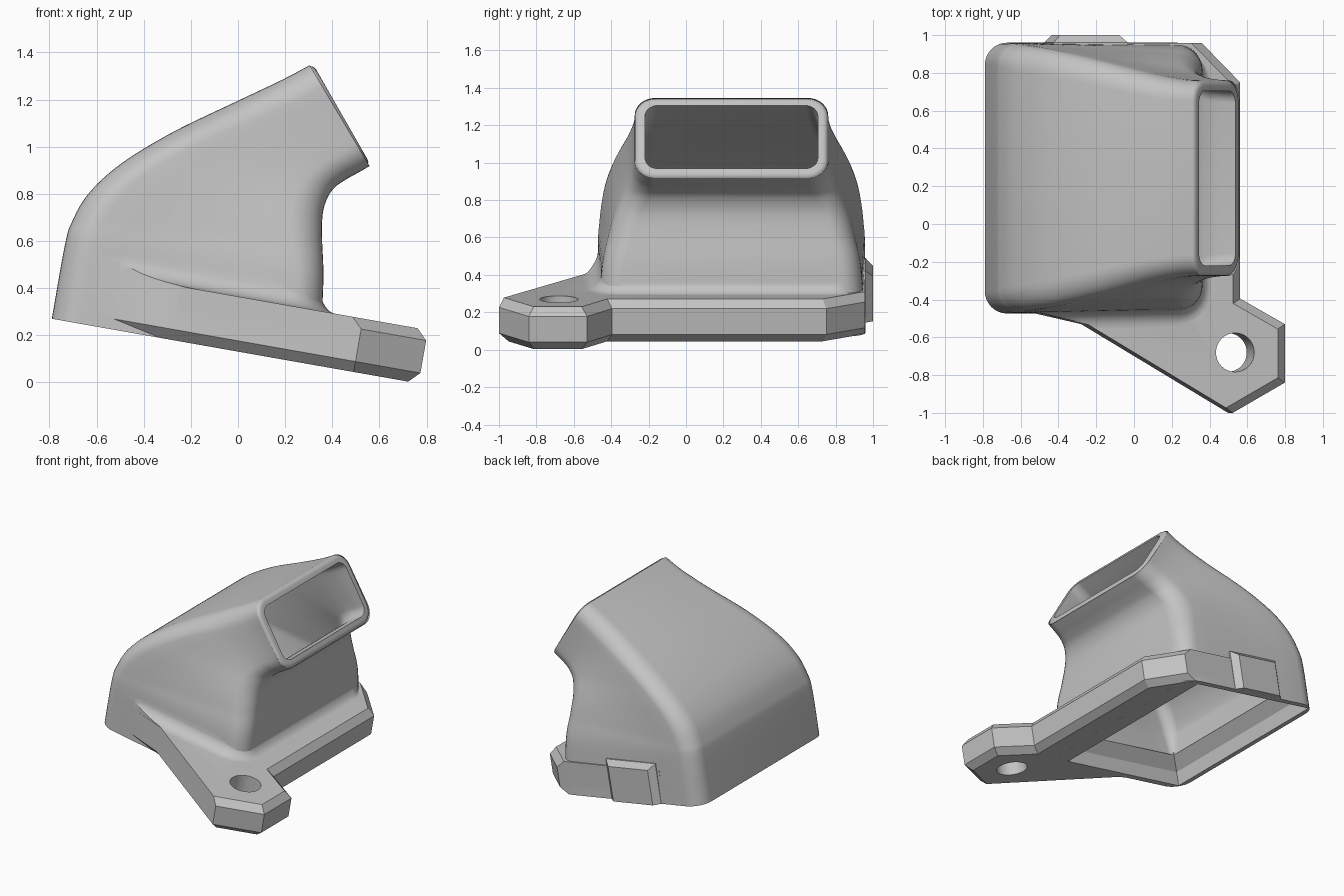
import bpy, bmesh, math
from mathutils import Matrix, Vector

if "Cube" in bpy.data.objects:
    bpy.data.objects.remove(bpy.data.objects["Cube"])

grey = bpy.data.materials.new("plain_grey")
grey.use_nodes = True
COLOR = (0.55, 0.55, 0.55, 1)
grey.diffuse_color = COLOR
grey.node_tree.nodes["Principled BSDF"].inputs["Base Color"].default_value = COLOR

# The mounting plane is tipped ten degrees about y
TILT = Matrix.Translation((-0.002, 0, 0.131)) @ Matrix.Rotation(math.radians(10), 4, 'Y')
MID_Y = 0.243


def finish(name, bm, matrix=None):
    if matrix:
        bm.transform(matrix)
    bmesh.ops.recalc_face_normals(bm, faces=bm.faces)
    mesh = bpy.data.meshes.new(name)
    bm.to_mesh(mesh)
    bm.free()
    mesh.materials.append(grey)
    ob = bpy.data.objects.new(name, mesh)
    bpy.context.collection.objects.link(ob)
    return ob


def loft(name, rings, matrix=None):
    """Skin a list of equal-length rings and cap both ends."""
    bm = bmesh.new()
    rows = [[bm.verts.new(p) for p in ring] for ring in rings]
    n = len(rows[0])
    for a, b in zip(rows, rows[1:]):
        for i in range(n):
            j = (i + 1) % n
            bm.faces.new((a[i], a[j], b[j], b[i]))
    bm.faces.new(rows[0])
    bm.faces.new(rows[-1])
    return finish(name, bm, matrix)


def rounded_ring(left, right, half_l, half_r, radius, steps=8, splits=6):
    """Rounded trapezoid spanning left-right, with a half depth at each end."""
    centre = (left + right) / 2
    axis = (right - left).normalized()
    a = (right - left).length / 2
    flat = []
    for k, (sx, sy) in enumerate(((1, 1), (-1, 1), (-1, -1), (1, -1))):
        for i in range(steps + 1):
            t = math.pi / 2 * (k + i / steps)
            flat.append((sx * (a - radius) + radius * math.cos(t), sy * (half_l - radius) + radius * math.sin(t)))
        if k in (0, 2):
            u, v = flat[-1]
            flat += [(u * (1 - 2 * i / splits), v) for i in range(1, splits)]
    ring = []
    for u, v in flat:
        taper = 1 + (half_r / half_l - 1) * (u + a) / (2 * a)
        ring.append(centre + axis * u + Vector((0, v * taper, 0)))
    return ring


def smooth_rows(rows, steps=6):
    """Catmull-Rom interpolation through rows of numbers."""
    out = []
    for i in range(len(rows) - 1):
        p0, p1 = rows[max(i - 1, 0)], rows[i]
        p2, p3 = rows[i + 1], rows[min(i + 2, len(rows) - 1)]
        for s in range(steps):
            t = s / steps
            out.append([b + 0.5 * t * (c - a + t * (2 * a - 5 * b + 4 * c - d + t * (3 * (b - c) + d - a)))
                        for a, b, c, d in zip(p0, p1, p2, p3)])
    out.append(list(rows[-1]))
    return out


def duct_ring(row, inset=0.0, shift=0.0):
    lx, lz, rx, rz, half_l, half_r, radius = row
    left, right = Vector((lx, MID_Y, lz)), Vector((rx, MID_Y, rz))
    axis = (right - left).normalized()
    push = Vector((-axis.z, 0, axis.x)) * shift
    return rounded_ring(left + axis * inset + push, right - axis * inset + push,
                        half_l - inset, half_r - inset, max(radius - inset * 0.8, 0.02))


def prism(name, outline, low, high):
    return loft(name, [[(x, y, z) for x, y in outline] for z in (low, high)], TILT)


def combine(target, other, operation):
    mod = target.modifiers.new(operation, 'BOOLEAN')
    mod.operation = operation
    mod.solver = 'EXACT'
    mod.object = other
    bpy.context.view_layer.objects.active = target
    bpy.ops.object.modifier_apply(modifier=mod.name)
    bpy.data.objects.remove(other)


# Duct sections: left x, z, right x, z, half depth left and right, corner radius
sections = [
    (-0.79, 0.27, 0.343, 0.07, 0.717, 0.717, 0.12),
    (-0.735, 0.58, 0.362, 0.42, 0.717, 0.69, 0.12),
    (-0.705, 0.68, 0.357, 0.60, 0.715, 0.65, 0.13),
    (-0.635, 0.80, 0.358, 0.70, 0.705, 0.62, 0.135),
    (-0.50, 0.925, 0.372, 0.765, 0.682, 0.59, 0.135),
    (-0.28, 1.06, 0.405, 0.822, 0.633, 0.555, 0.13),
    (0.0, 1.195, 0.457, 0.86, 0.562, 0.53, 0.12),
    (0.19, 1.285, 0.512, 0.891, 0.525, 0.52, 0.11),
    (0.317, 1.353, 0.564, 0.921, 0.517, 0.517, 0.11),
]
rows = smooth_rows(sections)
outer = [duct_ring(r) for r in rows[:-1]]
# Rounded lip at the outlet
outer += [duct_ring(rows[-1], 0.03 * (1 - math.cos(a)), 0.03 * (math.sin(a) - 1))
          for a in (i * math.pi / 8 for i in range(5))]
body = loft("duct_body", outer)

# Hollow passage, thicker walled at the foot and open at the outlet
inner_rows = smooth_rows([(-0.757, 0.457, 0.31, 0.265, 0.717, 0.71, 0.12)] + sections[1:])
cavity = loft("cavity_cutter",
              [duct_ring(r, 0.055 + 0.04 * max(0, 1 - i / 8)) for i, r in enumerate(inner_rows)]
              + [duct_ring(inner_rows[-1], 0.055, 0.05)])

# Mounting plate with ear, bevelled below and along its outer top edges
outline = [(-0.62, -0.455), (-0.29, -0.53), (0.5, -1.0), (0.78, -0.84), (0.78, -0.53),
           (0.54, -0.395), (0.54, 0.75), (0.335, 0.957), (-0.5, 0.957), (-0.6, 0.8)]
plate = prism("mounting_plate", outline, 0, 0.23)
bm = bmesh.new()
bm.from_mesh(plate.data)
bm.transform(TILT.inverted())
bm.normal_update()
rim = []
for e in bm.edges:
    ends = [f for f in e.link_faces if abs(f.normal.z) > 0.9]
    sides = [f for f in e.link_faces if abs(f.normal.z) < 0.1]
    if ends and sides:
        n = sides[0].normal
        if n.x > 0.1 or (n.y < -0.5 and ends[0].normal.z < 0):
            rim.append(e)
bmesh.ops.bevel(bm, geom=rim, offset=0.045, segments=1, affect='EDGES')
bm.transform(TILT)
bm.to_mesh(plate.data)
bm.free()

# Concave fillet where the duct meets the plate, trimmed to the plate outline
fillet = []
for i in range(-1, 9):
    a = math.pi / 2 * max(i, 0) / 8
    off = 0.09 * (1 - math.sin(a))
    z = 0.15 if i < 0 else 0.23 + 0.09 * (1 - math.cos(a))
    y = MID_Y - off / 2 - 0.002
    fillet.append(rounded_ring(Vector((-0.77, y, z)), Vector((0.357 - 0.177 * z + off * 0.7, y, z)),
                               0.711 + off / 2, 0.69 + off / 2, 0.125 + off))
skirt = loft("duct_fillet", fillet, TILT)
combine(skirt, prism("fillet_trim", outline, 0.05, 0.6), 'INTERSECT')

# Tapered pad on the back wall
pad = loft("back_pad", [
    [(-0.48, 0.90, 0.0), (-0.08, 0.90, 0.0), (-0.08, 0.90, 0.28), (-0.48, 0.90, 0.28)],
    [(-0.48, 0.96, 0.0), (-0.08, 0.96, 0.0), (-0.08, 0.96, 0.28), (-0.48, 0.96, 0.28)],
    [(-0.44, 1.0, 0.0), (-0.12, 1.0, 0.0), (-0.12, 1.0, 0.245), (-0.44, 1.0, 0.245)]], TILT)

# Stepped opening in the underside
steps = []
for z, off in ((-0.05, 0), (0.1, 0), (0.19, 0.06), (0.3, 0.06)):
    x0, x1, y0, y1 = -0.76 + off, 0.22 - off, -0.43 + off, 0.92 - off
    steps.append([(x0, y0, z), (x1, y0, z), (x1, y1, z), (x0, y1, z)])
opening = loft("opening_cutter", steps, TILT)

# Screw hole through the ear
hole = prism("hole_cutter", [(0.505 + 0.103 * math.cos(math.tau * i / 32), -0.68 + 0.103 * math.sin(math.tau * i / 32))
                             for i in range(32)], -0.1, 0.4)

for part in (plate, skirt, pad):
    combine(body, part, 'UNION')
for cutter in (hole, opening, cavity):
    combine(body, cutter, 'DIFFERENCE')

bpy.ops.object.select_all(action='DESELECT')
body.select_set(True)
bpy.context.view_layer.objects.active = body
bpy.ops.object.shade_smooth_by_angle(angle=math.radians(28))
